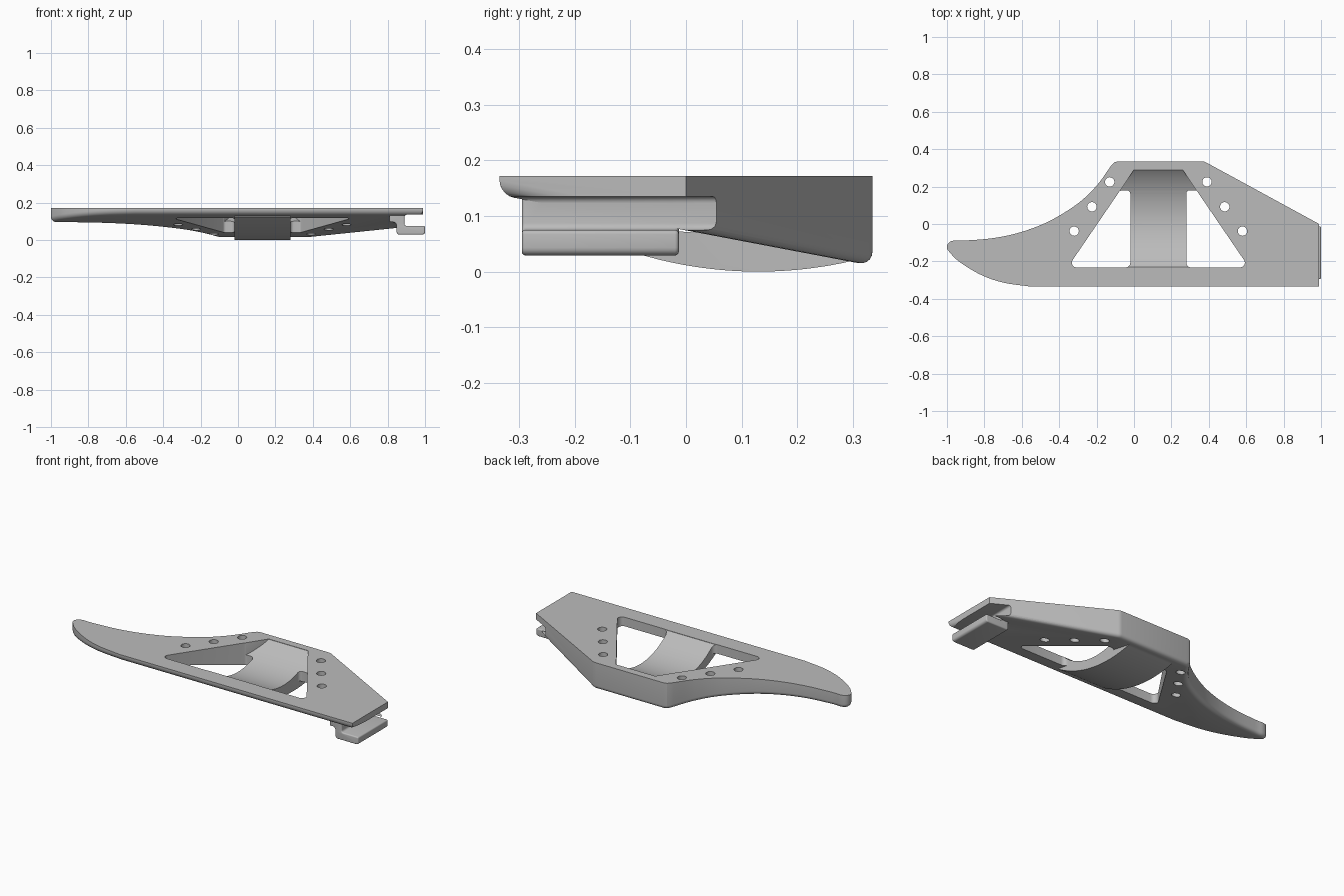
import bpy, bmesh, math
from mathutils import Vector

cube = bpy.data.objects.get("Cube")
if cube:
    bpy.data.objects.remove(cube)

TOP = 0.172
MID = 0.13          # symmetry line of the central opening

grey = bpy.data.materials.new("plain grey")
grey.use_nodes = True
colour = (0.5, 0.5, 0.5, 1)
grey.diffuse_color = colour
grey.node_tree.nodes["Principled BSDF"].inputs["Base Color"].default_value = colour


def rounded(corners, steps=6):
    """Polygon from (a, b, radius) corners, each radius turned into an arc."""
    pts = []
    n = len(corners)
    for i, (a, b, r) in enumerate(corners):
        p = Vector((a, b))
        if r == 0:
            pts.append(p)
            continue
        u = (Vector(corners[i - 1][:2]) - p).normalized()
        v = (Vector(corners[(i + 1) % n][:2]) - p).normalized()
        half = u.angle(v) / 2
        centre = p + (u + v).normalized() * (r / math.sin(half))
        s = p + u * (r / math.tan(half)) - centre
        e = p + v * (r / math.tan(half)) - centre
        sweep = s.angle(e)
        for k in range(steps + 1):
            t = k / steps
            pts.append(centre + (s * math.sin((1 - t) * sweep) + e * math.sin(t * sweep)) / math.sin(sweep))
    return pts


def prism(name, pts, lo, hi, axis="z", floor=None, bevel=0.0, both=False):
    """Extrude a profile along an axis; floor shapes the low end, bevel rounds it."""
    def place(p, h):
        return {"x": (h, p[0], p[1]), "y": (p[0], h, p[1]), "z": (p[0], p[1], h)}[axis]
    bm = bmesh.new()
    low = [bm.verts.new(place(p, floor(p) if floor else lo)) for p in pts]
    high = [bm.verts.new(place(p, hi)) for p in pts]
    caps = [bm.faces.new(low), bm.faces.new(high)]
    for i in range(len(pts)):
        j = (i + 1) % len(pts)
        bm.faces.new((low[i], low[j], high[j], high[i]))
    bmesh.ops.recalc_face_normals(bm, faces=bm.faces)
    if bevel:
        edges = list(caps[0].edges) + (list(caps[1].edges) if both else [])
        bmesh.ops.bevel(bm, geom=edges, offset=bevel, segments=5, profile=0.5,
                        affect='EDGES', clamp_overlap=False)
        bmesh.ops.recalc_face_normals(bm, faces=bm.faces)
    mesh = bpy.data.meshes.new(name)
    bm.to_mesh(mesh)
    bm.free()
    mesh.materials.append(grey)
    ob = bpy.data.objects.new(name, mesh)
    bpy.context.collection.objects.link(ob)
    return ob


def combine(target, tool, operation):
    """Apply a boolean and remove the tool."""
    mod = target.modifiers.new("boolean", 'BOOLEAN')
    mod.object, mod.operation, mod.solver = tool, operation, 'EXACT'
    bpy.context.view_layer.objects.active = target
    bpy.ops.object.modifier_apply(modifier=mod.name)
    bpy.data.objects.remove(tool)


def curve(points, steps=8):
    """Smooth curve through a few points."""
    p = [Vector(q) for q in points]
    p = [2 * p[0] - p[1]] + p + [2 * p[-1] - p[-2]]
    out = []
    for a, b, c, d in zip(p, p[1:], p[2:], p[3:]):
        for k in range(steps):
            t = k / steps
            out.append(0.5 * (2 * b + (c - a) * t + (2 * a - 5 * b + 4 * c - d) * t * t
                              + (3 * b - a - 3 * c + d) * t ** 3))
    return out + [p[-2]]


def arc(centre_y, centre_z, radius, y0, y1, steps=32):
    """Lower arc of a circle in the side plane."""
    ys = [y0 + (y1 - y0) * k / steps for k in range(steps + 1)]
    return [(y, centre_z - math.sqrt(radius ** 2 - (y - centre_y) ** 2)) for y in ys]


# Body plate: straight right half, swept horn on the other side, sloping underside
horn = curve([(-0.12, 0.315), (-0.2, 0.205), (-0.3, 0.11), (-0.45, 0.017), (-0.6, -0.042),
              (-0.75, -0.075), (-0.9, -0.088), (-0.96, -0.088), (-0.99, -0.1), (-1, -0.125),
              (-0.985, -0.152), (-0.93, -0.205), (-0.82, -0.271), (-0.7, -0.313), (-0.55, -0.335)])
straight = rounded([(0.99, -0.335, 0), (0.99, 0.0, 0), (0.375, 0.335, 0.05), (-0.105, 0.335, 0.03)], 4)
# the last corner borrows its direction from the start of the horn
straight = [p for p in straight if p.x > 0.2] + [Vector((-0.085, 0.335)), Vector((-0.105, 0.33))]
body = prism("arm_body", straight + horn, 0, TOP, floor=lambda p: 0.074 - 0.19 * p[1], bevel=0.026)

# Curved belly under the centre
belly = prism("belly", arc(MID, 0.75, 0.75, -0.28, 0.3) + [(0.3, 0.1), (-0.28, 0.15)],
              -0.02, 0.28, "x")
combine(body, belly, 'UNION')

# Concave saddle cut from the top
saddle_outline = [(0, 0.29), (0.26, 0.29), (0.385, 0.1), (0.3, -0.23), (-0.04, -0.23), (-0.125, 0.1)]
saddle = prism("saddle_cutter", saddle_outline, 0.0, 0.3)
r = 0.388
ring = [(0.03 + r * math.cos(a), 0.07 + r + r * math.sin(a))
        for a in (math.tau * k / 128 for k in range(128))]
combine(saddle, prism("saddle_round", ring, -0.5, 0.8, "x"), 'INTERSECT')
combine(body, saddle, 'DIFFERENCE')

# Side windows and three bolt holes on each side
for side in (-1, 1):
    def mirror(x):
        return MID + side * x
    window = rounded([(mirror(0.15), -0.232, 0.025), (mirror(0.485), -0.232, 0.025),
                      (mirror(0.204), 0.18, 0.018), (mirror(0.15), 0.18, 0.018)])
    combine(body, prism("window_cutter", window, -0.1, 0.3), 'DIFFERENCE')
    for x, y in ((0.26, 0.225), (0.355, 0.092), (0.45, -0.038)):
        hole = [(mirror(x) + 0.025 * math.cos(a), y + 0.025 * math.sin(a))
                for a in (math.tau * k / 24 for k in range(24))]
        combine(body, prism("bolt_cutter", hole, -0.1, 0.3), 'DIFFERENCE')

# Slot at the right end and the clip jaw beneath it
slot = rounded([(0.89, 0.075, 0.012), (1.1, 0.075, 0), (1.1, 0.135, 0), (0.89, 0.135, 0.012)])
combine(body, prism("slot_cutter", slot, -0.5, 0.2, "y"), 'DIFFERENCE')
jaw = rounded([(0.81, 0.15, 0), (0.81, 0.095, 0), (0.848, 0.095, 0.02), (0.848, 0.029, 0.014),
               (1.0, 0.029, 0.014), (1.0, 0.075, 0.008), (0.89, 0.075, 0.012), (0.89, 0.15, 0)], 4)
combine(body, prism("clip_jaw", jaw, -0.295, -0.013, "y", bevel=0.007, both=True), 'UNION')

# Smooth the rounded surfaces, keep real edges crisp
bpy.ops.object.select_all(action='DESELECT')
body.select_set(True)
bpy.context.view_layer.objects.active = body
bpy.ops.object.shade_smooth_by_angle(angle=math.radians(30))
